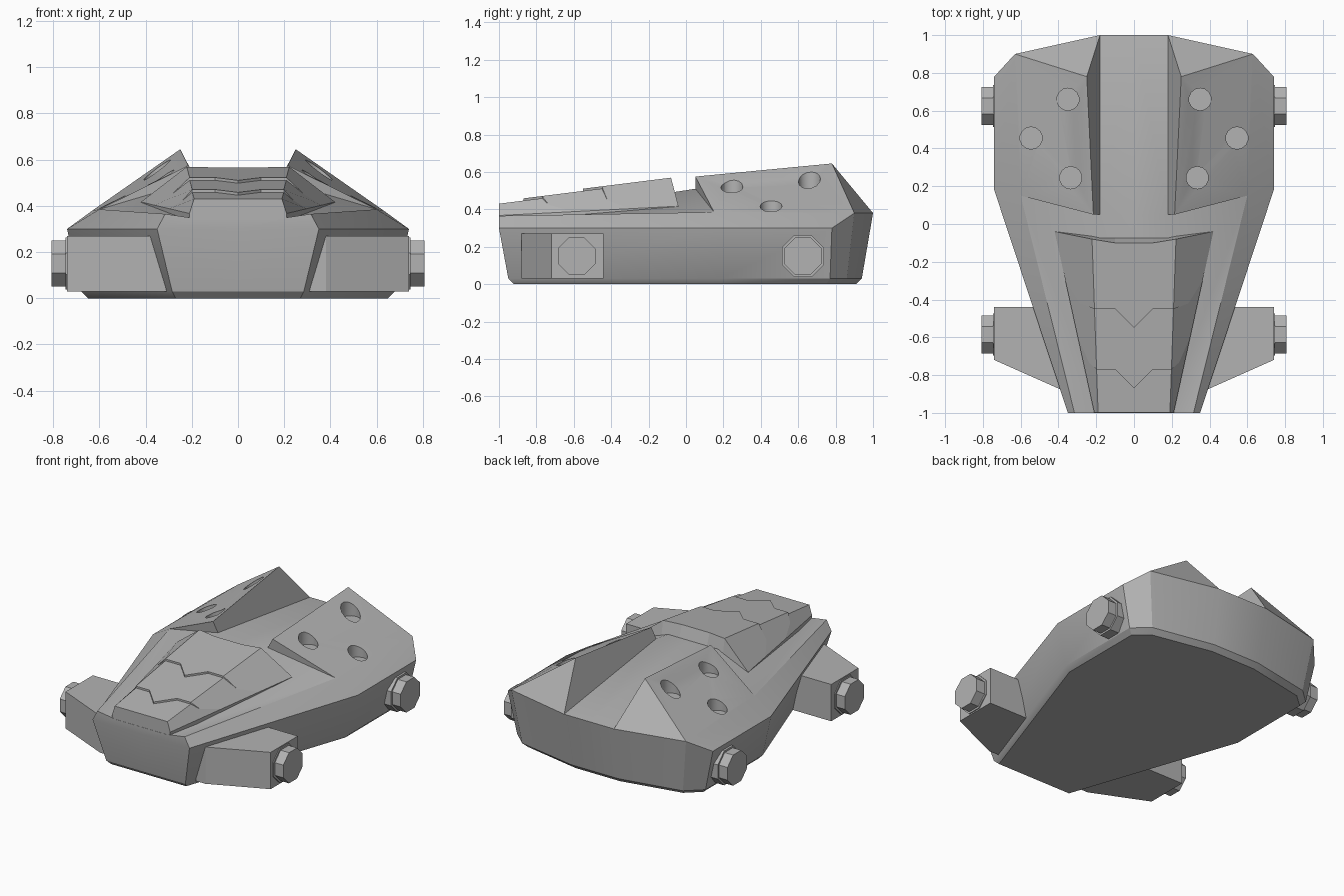
import bpy, bmesh, math
from mathutils import Matrix, Vector

cube = bpy.data.objects.get("Cube")
if cube:
    bpy.data.objects.remove(cube, do_unlink=True)

grey = bpy.data.materials.new("plain_grey")
grey.use_nodes = True
grey.diffuse_color = (0.45, 0.45, 0.45, 1)
grey.node_tree.nodes["Principled BSDF"].inputs["Base Color"].default_value = (0.45, 0.45, 0.45, 1)


def finish(name, bm):
    """Weld, orient and link a mesh as a named object."""
    bmesh.ops.remove_doubles(bm, verts=bm.verts, dist=0.0005)
    bmesh.ops.recalc_face_normals(bm, faces=bm.faces)
    mesh = bpy.data.meshes.new(name)
    bm.to_mesh(mesh)
    bm.free()
    mesh.materials.append(grey)
    obj = bpy.data.objects.new(name, mesh)
    bpy.context.collection.objects.link(obj)
    return obj


def activate(obj):
    bpy.ops.object.select_all(action='DESELECT')
    obj.select_set(True)
    bpy.context.view_layer.objects.active = obj


def mirrored(name, faces):
    """Build faces given for the left half on both sides."""
    bm = bmesh.new()
    for side in (1, -1):
        for face in faces:
            bm.faces.new([bm.verts.new((p[0] * side, p[1], p[2])) for p in face])
    return finish(name, bm)


def strips(a, b):
    return [(a[i], a[i + 1], b[i + 1], b[i]) for i in range(len(a) - 1)]


# Hull outlines, front centre to rear centre
bottom = [(x, y, 0) for x, y in
          ((0, -.92), (.27, -.92), (.65, .18), (.65, .75), (.56, .83), (.16, .91), (0, .91))]
low = [(x, y, .03) for x, y in
       ((0, -.95), (.285, -.95), (.68, .18), (.68, .77), (.58, .86), (.17, .94), (0, .94))]
rim = [(0, -1, .3), (.35, -1, .3), (.74, .18, .3), (.74, .78, .3),
       (.63, .9, .38), (.18, 1, .38), (0, 1, .38)]

# Upper deck corners
nose, nose_in, nose_mid = (.315, -1, .365), (.18, -1, .345), (0, -1, .345)
shoulder, channel, channel_mid = (.6, .15, .385), (.18, .05, .51), (0, .05, .51)
wing_front, wing_peak = (.215, .05, .575), (.25, .78, .645)

hull_faces = [bottom] + strips(bottom, low) + strips(low, rim) + [
    (rim[0], rim[1], nose, nose_in, nose_mid),
    (rim[1], rim[2], shoulder, nose),
    (rim[2], rim[3], rim[4], shoulder),
    (nose, shoulder, nose_in),
    (shoulder, channel, nose_in),
    (nose_in, channel, channel_mid, nose_mid),
    (channel, rim[5], rim[6], channel_mid),
    (channel, wing_front, wing_peak, rim[5]),
    (channel, wing_front, shoulder),
    (wing_front, wing_peak, rim[4], shoulder),
    (wing_peak, rim[4], rim[5]),
]
hull = mirrored("hull", hull_faces)

# Round pockets sunk in the wing panels
bm = bmesh.new()
for side in (1, -1):
    for x, y, z in ((.35, .66, .563), (.545, .455, .424), (.335, .245, .531)):
        bmesh.ops.create_cone(bm, cap_ends=True, segments=14, radius1=.059, radius2=.059,
                              depth=.2, matrix=Matrix.Translation((x * side, y, z + .04)))
cutter = finish("pocket_cutter", bm)
cutter.hide_render = True
cut = hull.modifiers.new("pockets", 'BOOLEAN')
cut.operation = 'DIFFERENCE'
cut.solver = 'EXACT'
cut.object = cutter
activate(hull)
bpy.ops.object.modifier_apply(modifier=cut.name)
bpy.data.objects.remove(cutter, do_unlink=True)
bpy.ops.object.shade_smooth_by_angle(angle=math.radians(30))


# Overlapping nose plates
def plate_row(ys, lift):
    """Centre, notch, ridge and outer edge points for one cross row."""
    row = []
    for i, y in enumerate(ys):
        t = y + 1
        if i < 3:
            row.append(((0, .1, .19 + .035 * t)[i], y, .43 + .125 * t + lift))
        else:
            row.append((.21 + .2188 * t, y, .367 + .052 * t))
    return row


def lowered(row):
    return [(x, y, z - (.04 if i == 3 else .1)) for i, (x, y, z) in enumerate(row)]


def plate(name, front, back, lift, tail=False):
    rows = [plate_row(front, lift), plate_row(back, lift)]
    if tail:
        # Sloped rear end dropping onto the deck
        rows.append([(x, -.06, .45) for x, y, z in rows[1][:3]] + [rows[1][3]])
    under = [lowered(r) for r in rows]
    faces = strips(rows[0], under[0]) + strips(rows[-1], under[-1])
    for a in range(len(rows) - 1):
        faces += strips(rows[a], rows[a + 1]) + strips(under[a], under[a + 1])
        faces.append((rows[a][3], rows[a + 1][3], under[a + 1][3], under[a][3]))
    faces = [[p for i, p in enumerate(f) if p not in f[:i]] for f in faces]
    return mirrored(name, [f for f in faces if len(f) > 2])


plate("nose_plate_front", [-.999] * 4, [-.6] * 4, 0)
plate("nose_plate_middle", (-.87, -.77, -.77, -.7), [-.3] * 4, .012)
plate("nose_plate_rear", (-.55, -.45, -.45, -.4), (-.1, -.1, -.08, -.04), .024, tail=True)


# Side mounts and octagonal hubs
def mount(name, side):
    outline = [(.2, -.44), (.74, -.44), (.74, -.72), (.38, -.88), (.2, -.88)]
    lower = [(x * side, y, .03) for x, y in outline]
    upper = [(x * side, y, .27) for x, y in outline]
    bm = bmesh.new()
    for f in [lower, upper] + strips(lower + lower[:1], upper + upper[:1]):
        bm.faces.new([bm.verts.new(p) for p in f])
    return finish(name, bm)


def hub(name, side, y, inner):
    bm = bmesh.new()
    for apothem, x0, x1 in ((.112, inner, .746), (.1, .7, .807)):
        r = apothem / math.cos(math.pi / 8)
        place = (Matrix.Translation((side * (x0 + x1) / 2, y, .15))
                 @ Matrix.Rotation(math.pi / 2, 4, 'Y')
                 @ Matrix.Rotation(math.pi / 8, 4, 'Z'))
        bmesh.ops.create_cone(bm, cap_ends=True, segments=8, radius1=r, radius2=r,
                              depth=x1 - x0, matrix=place)
    return finish(name, bm)


for label, side in (("left", 1), ("right", -1)):
    mount(label + "_front_mount", side)
    hub(label + "_front_hub", side, -.585, .72)
    hub(label + "_rear_hub", side, .625, .66)
